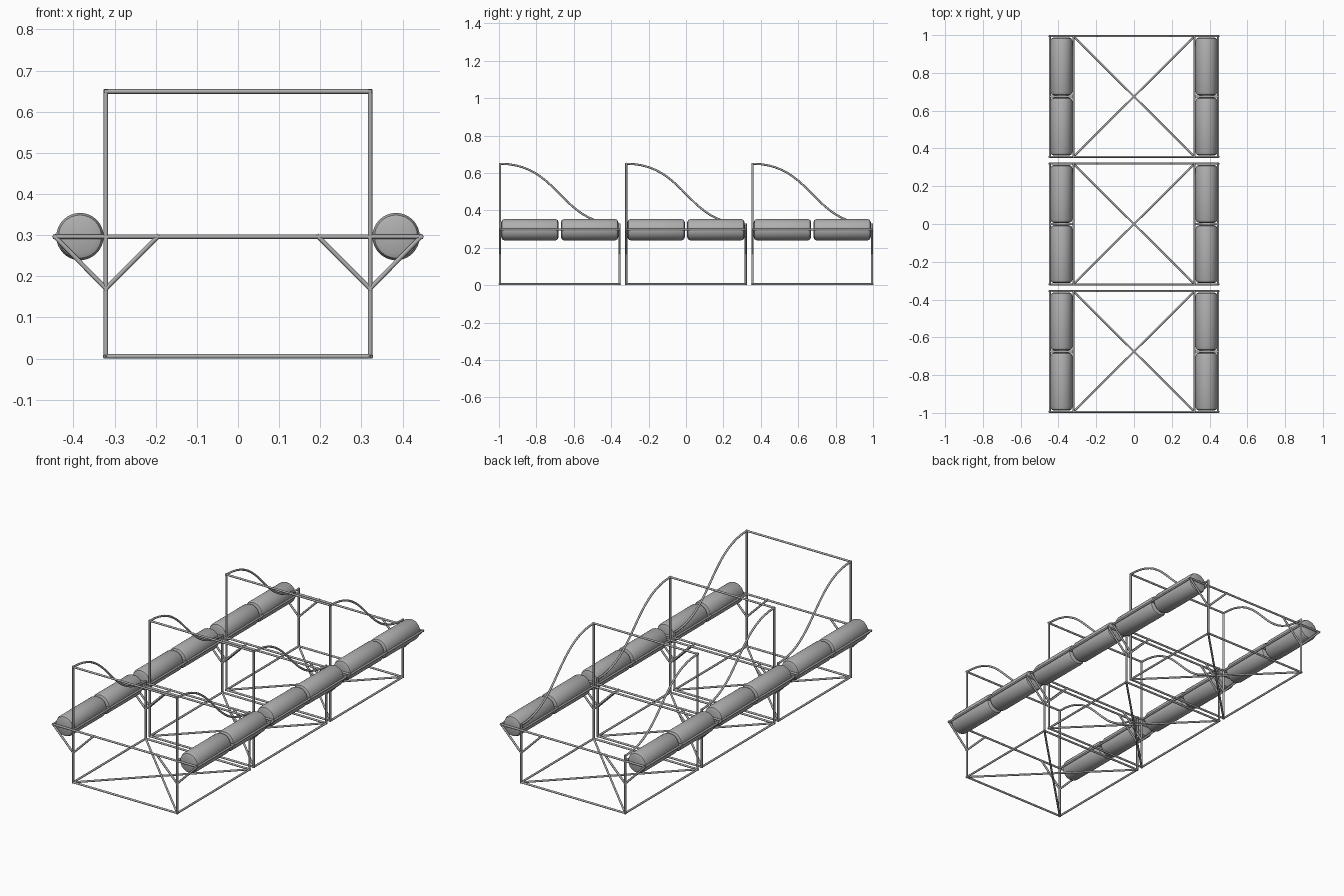
import bpy, bmesh, math
from mathutils import Matrix, Vector

cube = bpy.data.objects.get("Cube")
if cube:
    bpy.data.objects.remove(cube, do_unlink=True)

grey = bpy.data.materials.new("plain grey")
grey.use_nodes = True
COLOUR = (0.43, 0.43, 0.43, 1)
grey.diffuse_color = COLOUR
grey.node_tree.nodes["Principled BSDF"].inputs["Base Color"].default_value = COLOUR

R = 0.0055                    # tube radius
X, OUT = 0.321, 0.445         # frame and outer rail half widths
Y = 0.325 - R                 # half length of one section
LOW, RAIL, TOP = R, 0.2965, 0.649
REAR = 0.325                  # rear post height
KNEE, INNER = 0.17, 0.195     # brace foot height and inner brace end
FLOAT_X, FLOAT_R, FLOAT_LEN = 0.384, 0.0575, 0.307


def select_only(ob):
    bpy.ops.object.select_all(action='DESELECT')
    ob.select_set(True)
    bpy.context.view_layer.objects.active = ob


def tubes(name, lines, y0, sweep=False):
    """Round tubes along straight lines, or along easing S curves."""
    cu = bpy.data.curves.new(name, 'CURVE')
    cu.dimensions = '3D'
    cu.bevel_depth = R
    cu.bevel_resolution = 2
    cu.use_fill_caps = True
    cu.resolution_u = 20
    for a, b in lines:
        a, b = Vector(a), Vector(b)
        if sweep:
            s = cu.splines.new('BEZIER')
            s.bezier_points.add(1)
            reach = Vector((0, (b.y - a.y) / 2, 0))
            for p, co in zip(s.bezier_points, (a, b)):
                p.handle_left_type = p.handle_right_type = 'FREE'
                p.co, p.handle_left, p.handle_right = co, co - reach, co + reach
        else:
            s = cu.splines.new('POLY')
            s.points.add(1)
            pad = (b - a).normalized() * R * 0.9
            s.points[0].co = (*(a - pad), 1)
            s.points[1].co = (*(b + pad), 1)
    ob = bpy.data.objects.new(name, cu)
    bpy.context.collection.objects.link(ob)
    ob.location.y = y0
    cu.materials.append(grey)
    select_only(ob)
    bpy.ops.object.convert(target='MESH')
    bpy.ops.object.shade_smooth_by_angle(angle=math.radians(50))


def make_float(name, x, y):
    """Cylinder along y with chamfered ends."""
    bm = bmesh.new()
    bmesh.ops.create_cone(bm, cap_ends=True, segments=32, radius1=FLOAT_R,
                          radius2=FLOAT_R, depth=FLOAT_LEN,
                          matrix=Matrix.Rotation(math.pi / 2, 4, 'X'))
    rims = [e for e in bm.edges if abs(e.verts[0].co.y - e.verts[1].co.y) < 0.001]
    bmesh.ops.bevel(bm, geom=rims, offset=0.018, segments=2, profile=0.5,
                    affect='EDGES')
    me = bpy.data.meshes.new(name)
    bm.to_mesh(me)
    bm.free()
    me.materials.append(grey)
    ob = bpy.data.objects.new(name, me)
    bpy.context.collection.objects.link(ob)
    ob.location = (x, y, RAIL)
    select_only(ob)
    bpy.ops.object.shade_smooth_by_angle(angle=math.radians(30))


for section, y0 in zip(("front", "middle", "rear"), (-0.675, 0, 0.675)):
    # Base rectangle with crossed diagonals
    base = [((-X, y, LOW), (X, y, LOW)) for y in (-Y, Y)]
    base += [((x, -Y, LOW), (x, Y, LOW)) for x in (-X, X)]
    base += [((x, -Y, LOW), (-x, Y, LOW)) for x in (-X, X)]
    tubes(section + "_base_frame", base, y0)

    # Tall front posts, short rear posts and the top bar
    posts = [((x, y, LOW), (x, y, h)) for x in (-X, X)
             for y, h in ((-Y, TOP), (Y, REAR))]
    tubes(section + "_posts", posts + [((-X, -Y, TOP), (X, -Y, TOP))], y0)

    # Deck rails that cradle the floats
    rails = [((-OUT, y, RAIL), (OUT, y, RAIL)) for y in (-Y, Y)]
    rails += [((x, -Y, RAIL), (x, Y, RAIL)) for x in (-OUT, -X, X, OUT)]
    rails += [((s * X, 0, RAIL), (s * OUT, 0, RAIL)) for s in (-1, 1)]
    tubes(section + "_deck_rails", rails, y0)

    # Diagonal braces below the deck
    braces = [((s * X, y, KNEE), (s * x, y, RAIL)) for s in (-1, 1)
              for y in (-Y, Y) for x in (INNER, OUT)]
    tubes(section + "_braces", braces, y0)

    # Swept side rails
    tubes(section + "_swept_rails",
          [((x, -Y, TOP), (x, Y, REAR)) for x in (-X, X)], y0, sweep=True)

    # Two floats on each side
    for side, sx in (("left", 1), ("right", -1)):
        for end, sy in (("front", -1), ("rear", 1)):
            make_float(f"{section}_{side}_{end}_float", sx * FLOAT_X,
                       y0 + sy * (0.006 + FLOAT_LEN / 2))
